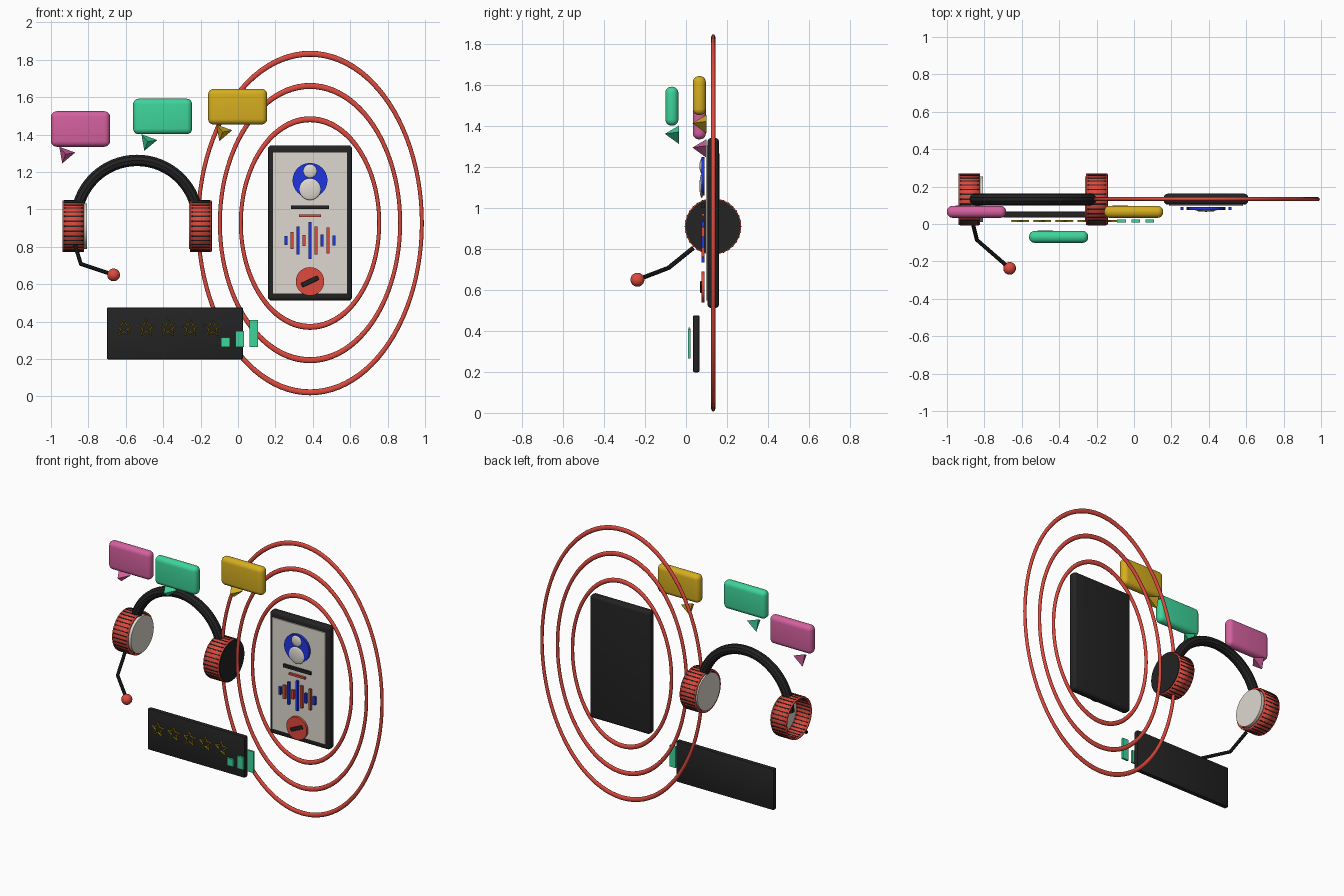
import bpy, bmesh
from math import sin, cos, pi, radians
from mathutils import Matrix, Vector

cube = bpy.data.objects.get("Cube")
if cube:
    bpy.data.objects.remove(cube)


def material(name, rgb):
    lin = [((c / 255 + 0.055) / 1.055) ** 2.4 for c in rgb] + [1]
    m = bpy.data.materials.new(name)
    m.use_nodes = True
    m.diffuse_color = lin
    m.node_tree.nodes["Principled BSDF"].inputs["Base Color"].default_value = lin
    return m


RED = material("coral red", (222, 74, 62))
DARK = material("charcoal", (35, 35, 35))
PALE = material("warm white", (222, 217, 208))
BLUE = material("royal blue", (32, 54, 225))
GOLD = material("gold", (214, 174, 32))
GREEN = material("mint green", (62, 212, 155))
PINK = material("pink", (212, 96, 158))


def finish(name, mat, smooth=True):
    ob = bpy.context.object
    ob.name = name
    ob.data.materials.clear()
    ob.data.materials.append(mat)
    if smooth:
        bpy.ops.object.shade_smooth_by_angle(angle=radians(35))
    return ob


def box(name, mat, loc, size, bevel=0, segments=4, tilt=0):
    bpy.ops.mesh.primitive_cube_add(size=1, location=loc, rotation=(0, tilt, 0))
    bpy.context.object.scale = size
    bpy.ops.object.transform_apply(location=False, rotation=False, scale=True)
    ob = finish(name, mat, False)
    if bevel:
        mod = ob.modifiers.new("rounding", "BEVEL")
        mod.width, mod.segments = bevel, segments
        bpy.ops.object.modifier_apply(modifier=mod.name)
        bpy.ops.object.shade_smooth_by_angle(angle=radians(35))
    return ob


def disc(name, mat, loc, radius, depth, axis="y", fill="NGON"):
    rot = (pi / 2, 0, 0) if axis == "y" else (0, pi / 2, 0)
    bpy.ops.mesh.primitive_cylinder_add(vertices=48, radius=radius, depth=depth,
                                        location=loc, rotation=rot, end_fill_type=fill)
    return finish(name, mat)


def ball(name, mat, loc, radius, flat=1):
    bpy.ops.mesh.primitive_uv_sphere_add(segments=32, ring_count=16, radius=radius, location=loc)
    bpy.context.object.scale.y = flat
    return finish(name, mat)


def tube(name, mat, points, radius, cyclic=False):
    cu = bpy.data.curves.new(name, "CURVE")
    cu.dimensions = "3D"
    cu.bevel_depth, cu.bevel_resolution = radius, 3
    cu.use_fill_caps = True
    sp = cu.splines.new("POLY")
    sp.points.add(len(points) - 1)
    for p, co in zip(sp.points, points):
        p.co = (*co, 1)
    sp.use_cyclic_u = cyclic
    ob = bpy.data.objects.new(name, cu)
    bpy.context.collection.objects.link(ob)
    bpy.ops.object.select_all(action="DESELECT")
    ob.select_set(True)
    bpy.context.view_layer.objects.active = ob
    bpy.ops.object.convert(target="MESH")
    return finish(name, mat)


# Oval signal rings
for i, (rx, rz) in enumerate([(0.37, 0.555), (0.482, 0.733), (0.598, 0.905)]):
    bpy.ops.mesh.primitive_torus_add(major_segments=96, minor_segments=12, major_radius=rx,
                                     minor_radius=0.0105, location=(0.385, 0.133, 0.927),
                                     rotation=(pi / 2, 0, 0))
    bpy.context.object.scale.y = rz / rx
    finish(f"signal_ring_{i + 1}", RED)

# Phone body and screen
PX = 0.385
box("phone_body", DARK, (PX, 0.133, 0.927), (0.45, 0.058, 0.83), 0.02)
box("phone_screen", PALE, (PX, 0.101, 0.927), (0.396, 0.008, 0.755))

# Caller portrait
disc("portrait_disc", BLUE, (PX, 0.083, 1.155), 0.093, 0.016)
ball("portrait_body", PALE, (PX, 0.077, 1.108), 0.058, 0.2)
ball("portrait_head", PALE, (PX, 0.077, 1.205), 0.037, 0.3)

# Caption lines
box("caption_line", DARK, (PX, 0.083, 1.011), (0.205, 0.014, 0.02))
box("subcaption_line", RED, (PX, 0.083, 0.967), (0.12, 0.014, 0.013))

# Sound wave bars
for i, h in enumerate([0.05, 0.09, 0.15, 0.06, 0.2, 0.15, 0.065, 0.14, 0.055]):
    box(f"wave_bar_{i + 1}", RED if i % 2 else BLUE,
        (PX + (i - 4) * 0.032, 0.083, 0.834), (0.016, 0.016, h))

# Call button with handset
disc("call_button", RED, (PX, 0.083, 0.615), 0.076, 0.016)
box("handset", DARK, (PX, 0.075, 0.615), (0.098, 0.014, 0.025), 0.006, 2, radians(-25))

# Headband
CY, CZ = 0.132, 0.91
band = [(-0.54 + 0.325 * cos(pi * i / 32), CY, 0.937 + 0.325 * sin(pi * i / 32)) for i in range(33)]
tube("headband", DARK, band, 0.032)


# Ear cups: thin open shell with slats running across it
def ear_cup(side, x):
    shell = disc(f"{side}_cup_shell", RED, (x, CY, CZ), 0.137, 0.115, "x", "NOTHING")
    mod = shell.modifiers.new("wall", "SOLIDIFY")
    mod.thickness = 0.01
    bm = bmesh.new()
    for i in range(32):
        turn = Matrix.Rotation(2 * pi * i / 32, 4, "X")
        size = Matrix.Diagonal((0.1, 0.0065, 0.014, 1))
        bmesh.ops.create_cube(bm, size=1, matrix=turn @ Matrix.Translation((0, 0, 0.132)) @ size)
    me = bpy.data.meshes.new(f"{side}_cup_slats")
    bm.to_mesh(me)
    bm.free()
    me.materials.append(DARK)
    ob = bpy.data.objects.new(me.name, me)
    ob.location = (x, CY, CZ)
    bpy.context.collection.objects.link(ob)


ear_cup("right", -0.88)
ear_cup("left", -0.199)
disc("right_ear_pad", PALE, (-0.82, CY, CZ), 0.122, 0.026, "x")
disc("left_ear_pad", PALE, (-0.25, CY, CZ), 0.122, 0.026, "x")
disc("left_cup_cap", DARK, (-0.15, CY, CZ), 0.133, 0.024, "x")

# Microphone
tip = (-0.665, -0.237, 0.65)
tube("microphone_arm", DARK, [(-0.87, 0.035, 0.805), (-0.84, -0.085, 0.708), tip], 0.011)
ball("microphone_ball", RED, tip, 0.034)

# Speech bubbles with three-sided tails
for name, mat, x, y, z in [("pink", PINK, -0.842, 0.065, 1.43),
                           ("green", GREEN, -0.403, -0.069, 1.497),
                           ("gold", GOLD, -0.002, 0.065, 1.549)]:
    box(f"{name}_bubble", mat, (x, y, z), (0.316, 0.064, 0.19), 0.03, 5)
    bm = bmesh.new()
    c = Vector((x - 0.08, y, z - 0.135))
    base = [bm.verts.new(c + Vector((0.052 * cos(a), 0.034, 0.052 * sin(a))))
            for a in (radians(10 + 120 * k) for k in range(3))]
    apex = bm.verts.new(c + Vector((0, -0.034, 0)))
    bm.faces.new(base)
    for k in range(3):
        bm.faces.new((base[k], base[(k + 1) % 3], apex))
    bmesh.ops.recalc_face_normals(bm, faces=bm.faces)
    me = bpy.data.meshes.new(f"{name}_bubble_tail")
    bm.to_mesh(me)
    bm.free()
    me.materials.append(mat)
    bpy.context.collection.objects.link(bpy.data.objects.new(me.name, me))

# Rating panel with outlined stars
box("rating_panel", DARK, (-0.337, 0.05, 0.337), (0.728, 0.033, 0.278), 0.008, 2)
for s in range(5):
    pts = []
    for k in range(10):
        r = 0.02 if k % 2 else 0.046
        a = pi / 2 + k * pi / 5
        pts.append((-0.609 + s * 0.118 + r * cos(a), 0.016, 0.366 + r * sin(a)))
    tube(f"star_{s + 1}", GOLD, pts, 0.005, True)

# Growth chart bars
for i, h in enumerate([0.05, 0.084, 0.143]):
    box(f"chart_bar_{i + 1}", GREEN, (-0.067 + i * 0.076, 0.016, 0.265 + h / 2), (0.046, 0.014, h))
